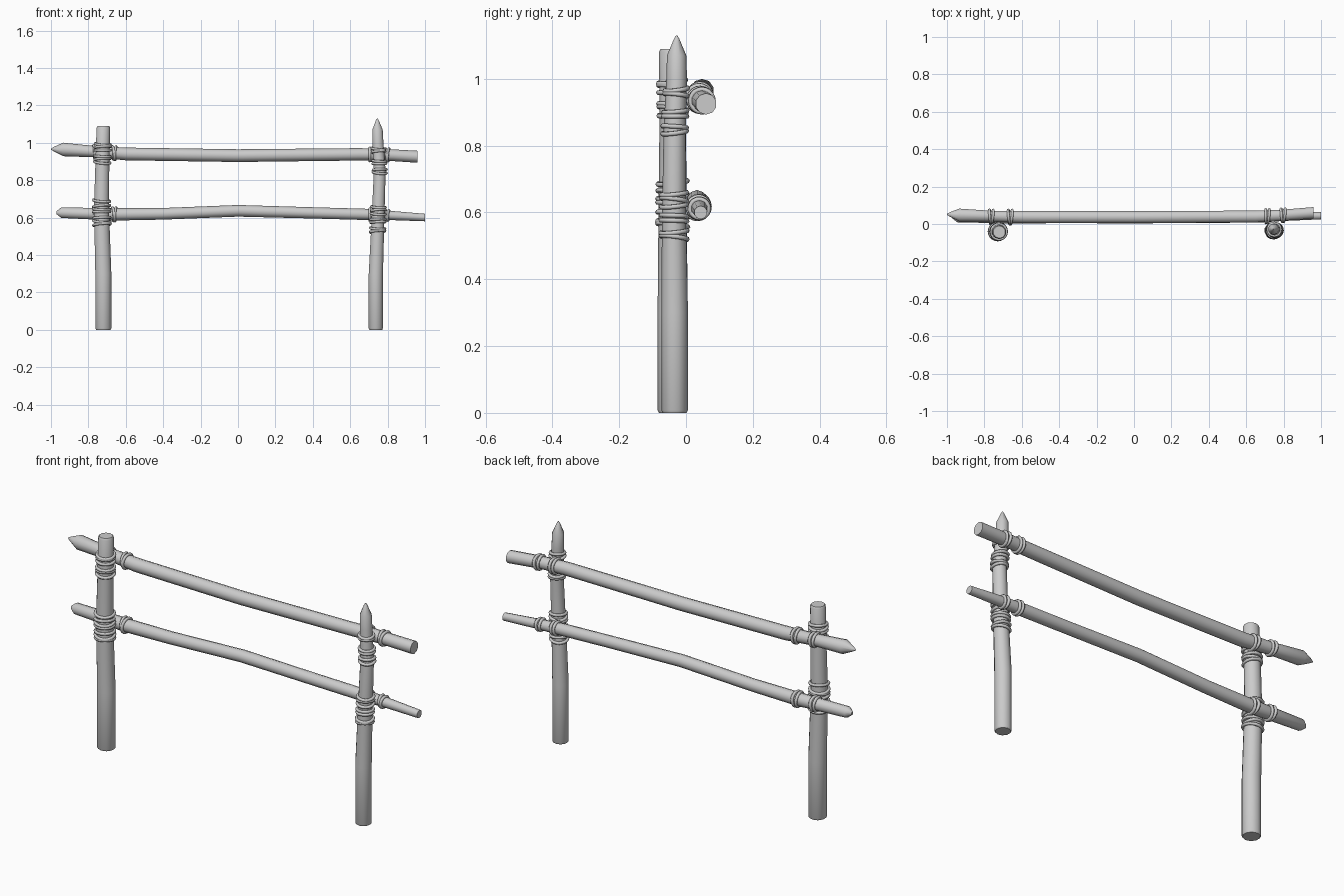
import bpy, bmesh, math
from mathutils import Vector, Euler

cube = bpy.data.objects.get("Cube")
if cube:
    bpy.data.objects.remove(cube)

GREY = (0.6, 0.6, 0.6, 1)
mat = bpy.data.materials.new("plain grey")
mat.use_nodes = True
mat.diffuse_color = GREY
mat.node_tree.nodes["Principled BSDF"].inputs["Base Color"].default_value = GREY


def finish(bm, name, angle):
    bmesh.ops.recalc_face_normals(bm, faces=bm.faces)
    mesh = bpy.data.meshes.new(name)
    bm.to_mesh(mesh)
    bm.free()
    mesh.materials.append(mat)
    ob = bpy.data.objects.new(name, mesh)
    bpy.context.collection.objects.link(ob)
    bpy.ops.object.select_all(action='DESELECT')
    bpy.context.view_layer.objects.active = ob
    ob.select_set(True)
    bpy.ops.object.shade_smooth_by_angle(angle=math.radians(angle))
    return ob


def pole(name, rings, along_x, sides=10):
    """Rough round timber through rings of (x, y, z, radius)."""
    bm = bmesh.new()
    loops = []
    for x, y, z, r in rings:
        loop = []
        for i in range(sides):
            a = math.tau * (i + 0.5) / sides
            u, v = r * math.cos(a), r * math.sin(a)
            loop.append(bm.verts.new((x, y + u, z + v) if along_x else (x + u, y + v, z)))
        loops.append(loop)
    for a, b in zip(loops, loops[1:]):
        for i in range(sides):
            j = (i + 1) % sides
            bm.faces.new((a[i], a[j], b[j], b[i]))
    bm.faces.new(loops[0])
    bm.faces.new(loops[-1])
    return finish(bm, name, 40)


def at(rings, axis, value):
    """Centre and radius of a pole at a position along its axis."""
    for a, b in zip(rings, rings[1:]):
        if a[axis] <= value <= b[axis]:
            t = (value - a[axis]) / (b[axis] - a[axis])
            return [p + (q - p) * t for p, q in zip(a, b)]


def lashing(name, rings, along_x, places, thick=0.0075, seg=20, sides=6):
    """Tilted rope turns round a pole at the given places."""
    bm = bmesh.new()
    for k, place in enumerate(places):
        x, y, z, r = at(rings, 0 if along_x else 2, place)
        tilt = 0.13 * math.sin(k * 2.3 + place * 9)
        rot = Euler((tilt, (math.pi / 2 if along_x else 0) + tilt * 0.7, 0)).to_matrix()
        grid = []
        for i in range(seg):
            a = math.tau * i / seg
            out = Vector((math.cos(a), math.sin(a), 0))
            row = []
            for j in range(sides):
                b = math.tau * j / sides
                p = out * (r + 0.003 + thick * math.cos(b)) + Vector((0, 0, thick * math.sin(b)))
                row.append(bm.verts.new(rot @ p + Vector((x, y, z))))
            grid.append(row)
        for i in range(seg):
            for j in range(sides):
                n, m = (i + 1) % seg, (j + 1) % sides
                bm.faces.new((grid[i][j], grid[n][j], grid[n][m], grid[i][m]))
    return finish(bm, name, 70)


# Posts, from the ground up
right_post = [(-.72, -.04, 0, .041), (-.72, -.04, .008, .045), (-.72, -.04, .3, .045),
              (-.73, -.04, .65, .042), (-.725, -.04, .9, .039),
              (-.72, -.043, 1.08, .038), (-.72, -.043, 1.09, .033)]
left_post = [(.737, -.034, 0, .036), (.737, -.034, .008, .040), (.737, -.034, .3, .040),
             (.748, -.036, .58, .036), (.758, -.034, .85, .033),
             (.748, -.028, 1.0, .031), (.746, -.028, 1.07, .029),
             (.745, -.028, 1.12, .008), (.745, -.028, 1.13, .002)]
pole("right_post", right_post, False)
pole("left_post", left_post, False)

# Rails, from -x to +x
upper_rail = [(-1, .052, .966, .003), (-.985, .051, .966, .012), (-.935, .048, .964, .036),
              (-.76, .042, .952, .030), (-.6, .038, .94, .034), (0, .037, .931, .034),
              (.65, .040, .938, .033), (.78, .046, .936, .031), (.96, .060, .925, .032)]
lower_rail = [(-.97, .036, .626, .008), (-.945, .036, .626, .028), (-.66, .034, .617, .033),
              (-.4, .034, .62, .031), (0, .033, .636, .031), (.4, .034, .625, .030),
              (.68, .037, .617, .030), (.8, .040, .612, .025),
              (1, .044, .600, .020)]
pole("upper_rail", upper_rail, True)
pole("lower_rail", lower_rail, True)

# Rope turns round posts and rails
lashing("right_post_upper_rope", right_post, False, (.895, .912, .928, .96, .977, .992))
lashing("right_post_lower_rope", right_post, False,
        (.562, .58, .598, .63, .645, .66, .69))
lashing("left_post_upper_rope", left_post, False, (.84, .856, .888, .903, .952, .968))
lashing("left_post_lower_rope", left_post, False,
        (.525, .542, .575, .59, .62, .638, .656))
for name, rail in (("upper_rail", upper_rail), ("lower_rail", lower_rail)):
    lashing(name + "_right_rope", rail, True, (-.77, -.757, -.668, -.655))
    lashing(name + "_left_rope", rail, True, (.705, .72, .79, .804))
